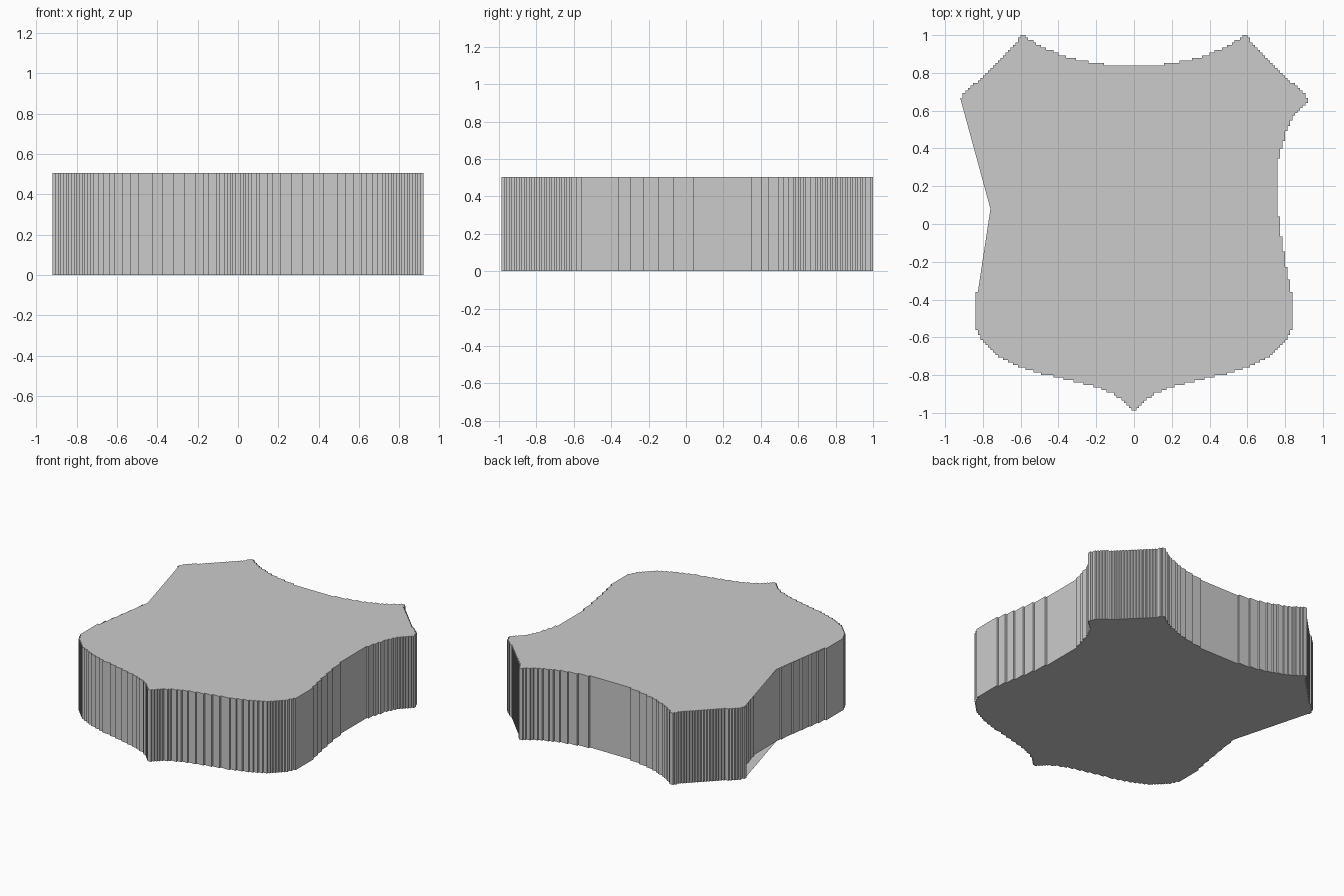
import bpy, bmesh

if "Cube" in bpy.data.objects:
    bpy.data.objects.remove(bpy.data.objects["Cube"])

HEIGHT = 0.505
STEP = 1 / 75  # size of the little stair steps along the outline

# Right half of the shield outline, bottom tip to top centre
half = [(0, -1), (0.05, -0.94), (0.11, -0.9), (0.2, -0.865), (0.35, -0.825),
        (0.5, -0.79), (0.63, -0.75), (0.73, -0.69), (0.81, -0.61),
        (0.835, -0.55), (0.835, -0.36), (0.81, -0.25), (0.785, -0.1),
        (0.765, 0.05), (0.755, 0.18), (0.757, 0.3), (0.78, 0.4),
        (0.81, 0.5), (0.85, 0.58), (0.926, 0.66), (0.88, 0.71),
        (0.74, 0.84), (0.59, 1.0), (0.53, 0.96), (0.45, 0.92),
        (0.37, 0.89), (0.27, 0.865), (0.15, 0.845), (0, 0.843)]


def stepped(points):
    """Follow the points on a square grid, as (column, row) corners."""
    cells = []
    for (x0, y0), (x1, y1) in zip(points, points[1:]):
        for i in range(61):
            t = i / 60
            c = (round((x0 + (x1 - x0) * t) / STEP),
                 round((y0 + (y1 - y0) * t) / STEP))
            if cells and c == cells[-1]:
                continue
            if cells and c[0] != cells[-1][0] and c[1] != cells[-1][1]:
                cells.append((c[0], cells[-1][1]))
            cells.append(c)
    return cells


# Mirror the half to a closed loop and drop points on straight runs
right = stepped(half)
loop = right + [(-x, y) for x, y in reversed(right[1:-1])]
n = len(loop)
corners = []
for i, (x, y) in enumerate(loop):
    (px, py), (nx, ny) = loop[i - 1], loop[(i + 1) % n]
    if (x - px) * (ny - y) != (y - py) * (nx - x) or abs(y * STEP - 0.08) < 0.006:
        corners.append((x * STEP, y * STEP))

# Stepped side wall
bm = bmesh.new()
bottom = [bm.verts.new((x, y, 0)) for x, y in corners]
top = [bm.verts.new((x, y, HEIGHT)) for x, y in corners]
n = len(corners)
for i in range(n):
    j = (i + 1) % n
    bm.faces.new((bottom[i], bottom[j], top[j], top[i]))


# Flat caps, cut straight along the left waist
def in_cap(x, y):
    return not (x < -0.5 and (-0.35 < y < 0.07 or 0.09 < y < 0.645))


keep = [i for i, (x, y) in enumerate(corners) if in_cap(x, y)]
bm.faces.new([top[i] for i in keep])
bm.faces.new([bottom[i] for i in reversed(keep)])

mesh = bpy.data.meshes.new("shield_plate")
bm.to_mesh(mesh)
bm.free()
shield = bpy.data.objects.new("shield_plate", mesh)
bpy.context.collection.objects.link(shield)
